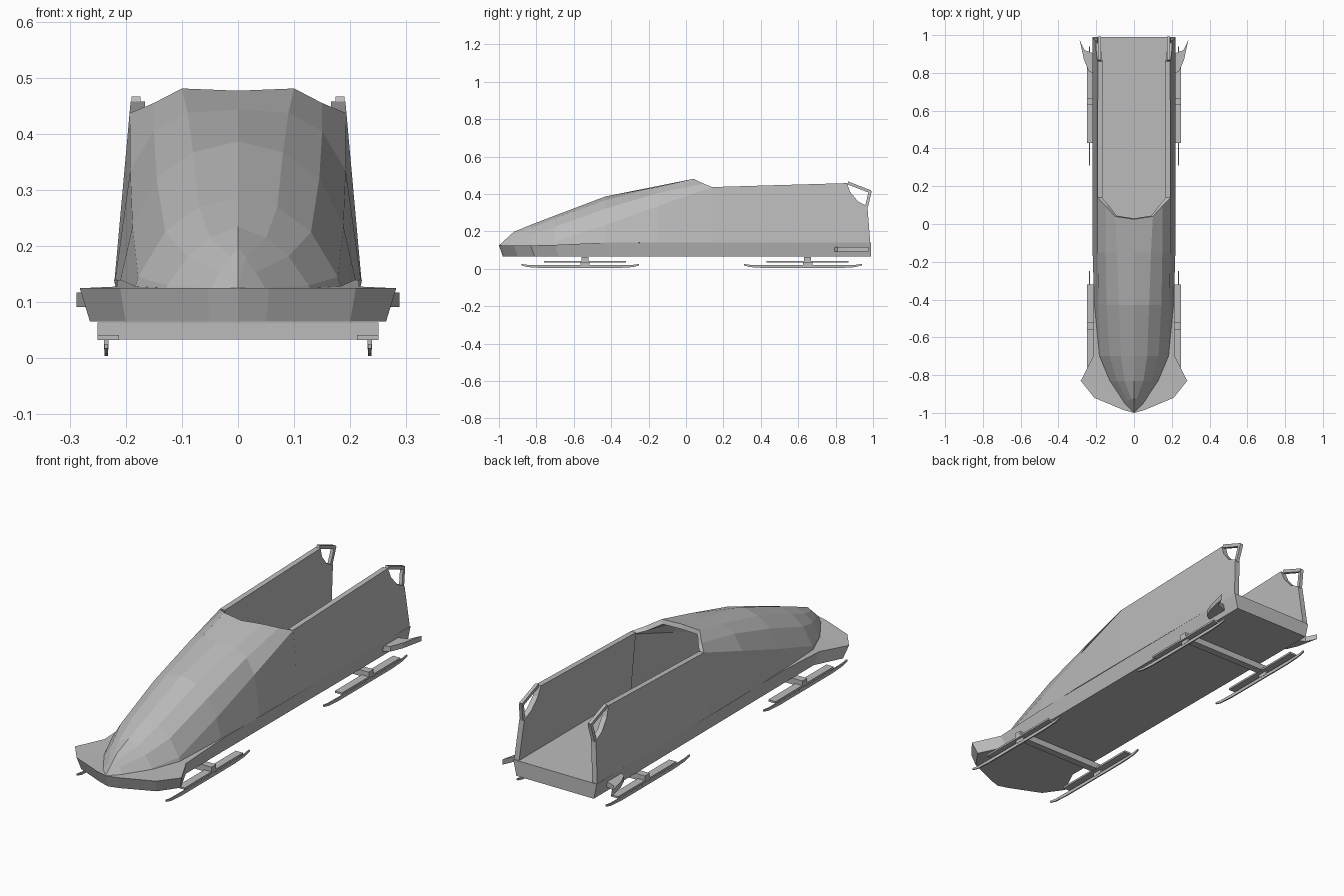
import bpy, bmesh
from mathutils import Vector

cube = bpy.data.objects.get("Cube")
if cube:
    bpy.data.objects.remove(cube, do_unlink=True)

grey = bpy.data.materials.new("plain_grey")
grey.use_nodes = True
colour = (0.5, 0.5, 0.5, 1)
grey.diffuse_color = colour
grey.node_tree.nodes["Principled BSDF"].inputs["Base Color"].default_value = colour


def finish(name, bm, mirror=True, recalc=True):
    bmesh.ops.remove_doubles(bm, verts=bm.verts, dist=0.0005)
    if recalc:
        bmesh.ops.recalc_face_normals(bm, faces=bm.faces)
    mesh = bpy.data.meshes.new(name)
    bm.to_mesh(mesh)
    bm.free()
    mesh.materials.append(grey)
    ob = bpy.data.objects.new(name, mesh)
    bpy.context.collection.objects.link(ob)
    if mirror:
        ob.modifiers.new("Mirror", "MIRROR").use_clip = True
    return ob


def loft(rings, closed=False, caps=False):
    """Skin rings of points; each ring has the same number of points."""
    bm = bmesh.new()
    vs = [[bm.verts.new(p) for p in ring] for ring in rings]
    n = len(rings[0])
    for r, s in zip(vs, vs[1:]):
        for j in range(n if closed else n - 1):
            k = (j + 1) % n
            bm.faces.new((r[j], r[k], s[k], s[j]))
    if caps:
        bm.faces.new(vs[0][::-1])
        bm.faces.new(vs[-1])
    return bm


def box(name, lo, hi, mirror=True):
    ring = [(lo[0], lo[1]), (hi[0], lo[1]), (hi[0], hi[1]), (lo[0], hi[1])]
    return finish(name, loft([[(x, y, z) for x, y in ring] for z in (lo[2], hi[2])],
                             True, True), mirror)


def bar(name, a, b, size):
    a, b = Vector(a), Vector(b)
    d = (b - a).normalized()
    u = Vector((1, 0, 0))
    w = d.cross(u).normalized()
    corners = [u + w, w - u, -u - w, u - w]
    return finish(name, loft([[p + c * size / 2 for c in corners] for p in (a, b)],
                             True, True))


# Hull tray with flared front bumper: y, top half width, bottom half width, top z
stations = [(-1, 0, 0, .125), (-.985, .055, .05, .125), (-.92, .21, .2, .125),
            (-.83, .282, .264, .125), (-.7, .216, .2, .128),
            (-.43, .215, .2, .14), (.99, .221, .205, .14)]
rings = []
for y, top, low, z in stations:
    yb = y + .02 if y < 0 else y
    rings.append([(0, y, z), (top, y, z), (low, yb, .066), (0, yb, .066)])
bm = loft(rings)
bm.verts.ensure_lookup_table()
bm.faces.new(bm.verts[-4:])
finish("hull", bm)

# Nose cowl shell, from the pointed tip back to the curved cockpit lip
tip = [(0, -1, .125)] * 5
front = [(0, -.92, .198), (.014, -.927, .18), (.032, -.937, .153),
         (.048, -.95, .126), (.054, -.95, .12)]
sections = [
    (-.83, [(0, .235), (.05, .215), (.09, .182), (.126, .13), (.13, .12)]),
    (-.7, [(0, .285), (.07, .27), (.13, .225), (.178, .145), (.185, .12)]),
    (-.43, [(0, .387), (.08, .367), (.145, .322), (.188, .235), (.21, .138)]),
    (-.15, [(0, .443), (.09, .438), (.15, .405), (.192, .335), (.219, .14)]),
]
lip = [(0, .025, .477), (.1, .04, .481), (.15, .095, .455),
       (.193, .14, .437), (.22, .14, .14)]
rings = [tip, front] + [[(x, y, z) for x, z in pts] for y, pts in sections] + [lip]
cowl = finish("nose_cowl", loft(rings), recalc=False)
solid = cowl.modifiers.new("Thickness", "SOLIDIFY")
solid.thickness = .022
solid.offset = -1

# Cockpit side walls, leaning inward, with a notched rear corner
outline = [(.14, .14), (.985, .14), (.97, .335), (.92, .36), (.878, .41),
           (.86, .458), (.14, .437)]
finish("cockpit_wall", loft([[(.22 - (z - .14) * .09 - t, y, z) for y, z in outline]
                             for t in (0, .026)], True, True))

# Push handles on the rear corners
bar("handle_top", (.182, .865, .459), (.182, .987, .412), .016)
bar("handle_post", (.182, .985, .416), (.19, .965, .33), .016)

# Swept rear side fins
fin = [(.205, .79), (.24, .81), (.265, .87), (.288, .975), (.262, .92), (.205, .9)]
finish("rear_fin", loft([[(x, y, z) for x, y in fin] for z in (.092, .117)], True, True))

# Runner sets: cross axle, carrier plate, post and upturned blade
for label, y in (("front", -.54), ("rear", .65)):
    box(label + "_axle", (-.25, y - .018, .034), (.25, y + .018, .064), False)
    box(label + "_plate", (.212, y - .22, .033), (.25, y + .22, .042))
    box(label + "_post", (.231, y - .025, .016), (.239, y + .025, .036))
    c = y - .025
    path = [(-.315, .018, .026), (-.28, .009, .021), (-.2, .004, .02),
            (.2, .004, .02), (.28, .009, .021), (.315, .018, .026)]
    finish(label + "_blade", loft([[(.232, c + d, lo), (.238, c + d, lo),
                                    (.238, c + d, hi), (.232, c + d, hi)]
                                   for d, lo, hi in path], True, True))
